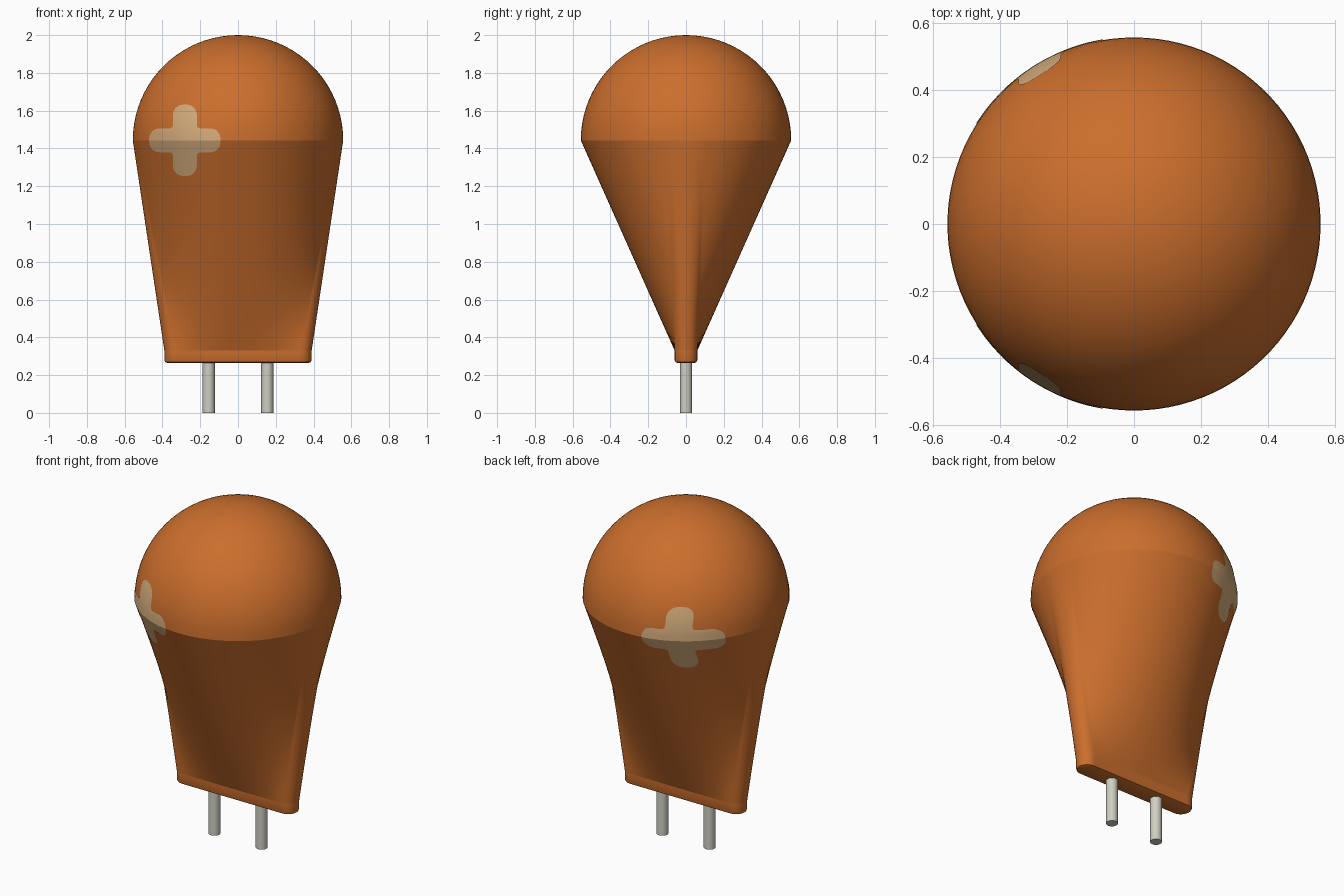
import bpy, bmesh, math
from mathutils import Vector
from mathutils.bvhtree import BVHTree

cube = bpy.data.objects.get("Cube")
if cube:
    bpy.data.objects.remove(cube, do_unlink=True)

R, EQ = 0.557, 1.443                 # dome radius and height of its rim
HALF, CAP = 0.33, 0.06               # slim base: straight half length, end radius
BASE_LOW, BASE_TOP = 0.265, 0.33


def material(name, rgb):
    m = bpy.data.materials.new(name)
    m.use_nodes = True
    m.diffuse_color = (*rgb, 1)
    bsdf = next(n for n in m.node_tree.nodes if n.type == 'BSDF_PRINCIPLED')
    bsdf.inputs["Base Color"].default_value = (*rgb, 1)
    bsdf.inputs["Roughness"].default_value = 0.6
    return m


ORANGE = material("burnt orange", (0.60, 0.157, 0.026))
BEIGE = material("beige patch", (0.66, 0.41, 0.20))
METAL = material("pale metal", (0.62, 0.62, 0.54))


def finish(bm, name, mat, angle=40):
    mesh = bpy.data.meshes.new(name)
    bm.to_mesh(mesh)
    bm.free()
    mesh.materials.append(mat)
    ob = bpy.data.objects.new(name, mesh)
    bpy.context.collection.objects.link(ob)
    bpy.ops.object.select_all(action='DESELECT')
    ob.select_set(True)
    bpy.context.view_layer.objects.active = ob
    bpy.ops.object.shade_smooth_by_angle(angle=math.radians(angle))
    return ob


def bridge(bm, a, b):
    n = len(a)
    for i in range(n):
        j = (i + 1) % n
        bm.faces.new((a[i], a[j], b[j], b[i]))


# Base outline as (centre x, direction x, direction y), with the rim angle each
# point runs up to; ends and sides are each spread evenly along their rim arc
ENDS, SIDES = 12, 44
outline, angles = [], []
edge = math.atan2(CAP, HALF)
for s, turn in ((1, 0), (-1, math.pi)):
    for i in range(ENDS + 1):                            # rounded end
        f = i / ENDS
        p = math.pi * (f - 0.5)
        outline.append((s * HALF, s * math.cos(p), s * math.sin(p)))
        angles.append(turn + edge * (2 * f - 1))
    for i in range(1, SIDES):                            # straight side
        f = i / SIDES
        outline.append((s * HALF * (1 - 2 * f), 0, s))
        angles.append(turn + edge + (math.pi - 2 * edge) * f)
COUNT = len(outline)
CORNERS = [0, ENDS, COUNT // 2, COUNT // 2 + ENDS]       # where ends meet sides


def base_ring(r):
    return [Vector((c + r * dx, r * dy, 0)) for c, dx, dy in outline]


# Body: base lip, ruled loft to the circular rim, then the dome
slim = base_ring(CAP)
rim = [Vector((R * math.cos(a), R * math.sin(a), 0)) for a in angles]
rings = [(base_ring(CAP - 0.014), BASE_LOW),
         (base_ring(CAP - 0.004), BASE_LOW + 0.004),
         (slim, BASE_LOW + 0.014)]
STEPS = 20
first = len(rings)
for k in range(STEPS + 1):
    f = k / STEPS
    rings.append(([a.lerp(b, f) for a, b in zip(slim, rim)],
                  BASE_TOP + (EQ - BASE_TOP) * f))
for k in range(1, 20):
    a = math.radians(90 * k / 20)
    rings.append(([p * math.cos(a) for p in rim], EQ + R * math.sin(a)))

bm = bmesh.new()
loops = [[bm.verts.new((p.x, p.y, z)) for p in pts] for pts, z in rings]
for a, b in zip(loops, loops[1:]):
    bridge(bm, a, b)
bm.faces.new(loops[0][::-1])
pole = bm.verts.new((0, 0, EQ + R))
for i in range(COUNT):
    bm.faces.new((loops[-1][i], loops[-1][(i + 1) % COUNT], pole))
bmesh.ops.recalc_face_normals(bm, faces=bm.faces[:])
for ring in (loops[first], loops[first + STEPS]):        # crisp lip and rim
    for i in range(COUNT):
        bm.edges.get((ring[i], ring[(i + 1) % COUNT])).smooth = False
for i in CORNERS:                                        # crisp seams up the loft
    for k in range(first, first + STEPS):
        bm.edges.get((loops[k][i], loops[k + 1][i])).smooth = False
surface = BVHTree.FromBMesh(bm)
finish(bm, "body", ORANGE)

# Rounded cross outline, one quadrant turned four times
L, W, C = 0.188, 0.063, 0.053
arc = [(math.cos(math.radians(t)) * C, math.sin(math.radians(t)) * C)
       for t in (0, 22.5, 45, 67.5, 90)]
quadrant = [(L, 0)] + [(L - C + x, W - C + y) for x, y in arc]
quadrant += [(0.11, W), (W + 0.016, W), (W + 0.005, W + 0.005), (W, W + 0.016), (W, 0.11)]
quadrant += [(W - C + x, L - C + y) for x, y in arc]
cross = []
for q in range(4):
    c, s = round(math.cos(q * math.pi / 2)), round(math.sin(q * math.pi / 2))
    cross += [(x * c - y * s, x * s + y * c) for x, y in quadrant]

# Thin cross plates laid on the front and back
for name, side in (("front_patch", -1), ("back_patch", 1)):
    bm = bmesh.new()

    def lay(x, z):
        hit, normal, _, _ = surface.ray_cast(Vector((-0.28 + x, 2 * side, EQ + z)),
                                             Vector((0, -side, 0)))
        return bm.verts.new(hit + normal * 0.0025)

    centre = lay(0, 0.0001)
    loops = [[lay(x * k / 8, z * k / 8 + 0.0001) for x, z in cross] for k in range(1, 9)]
    for a, b in zip(loops, loops[1:]):
        bridge(bm, a, b)
    for i in range(len(cross)):
        bm.faces.new((loops[0][i], loops[0][(i + 1) % len(cross)], centre))
    bm.normal_update()
    if sum(f.normal.y for f in bm.faces) * side < 0:
        bmesh.ops.reverse_faces(bm, faces=bm.faces[:])
    finish(bm, name, BEIGE, 15)

# Two round prongs under the base
for name, x in (("left_prong", 0.155), ("right_prong", -0.155)):
    bm = bmesh.new()
    bmesh.ops.create_cone(bm, cap_ends=True, segments=32, radius1=0.032,
                          radius2=0.032, depth=0.28)
    bmesh.ops.translate(bm, verts=bm.verts[:], vec=(x, 0, 0.14))
    finish(bm, name, METAL)
